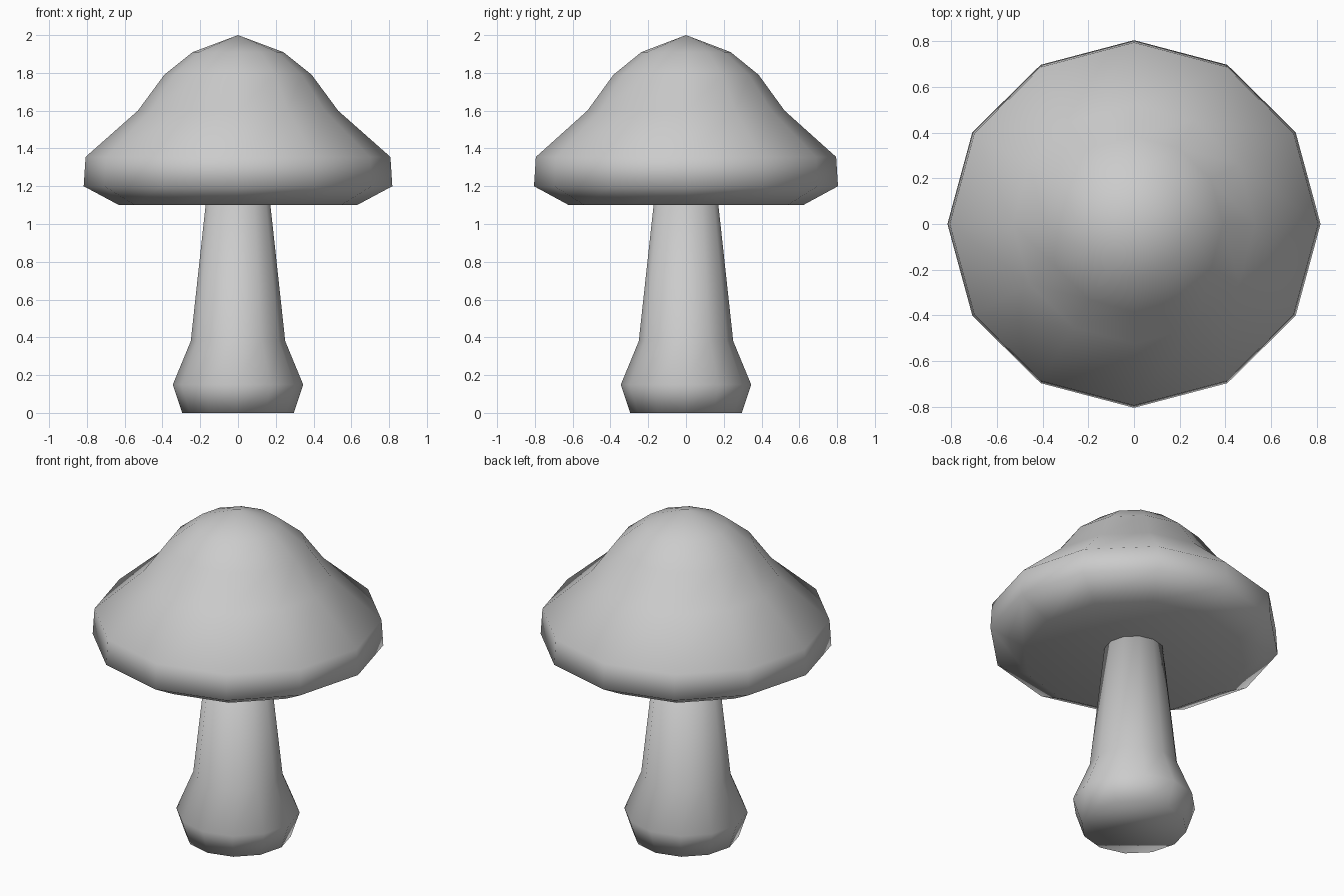
import bpy, bmesh
from math import cos, sin, pi

SIDES = 12

cube = bpy.data.objects.get("Cube")
if cube:
    bpy.data.objects.remove(cube, do_unlink=True)

# Single matte grey
grey = bpy.data.materials.new("plain grey")
grey.use_nodes = True
colour = (0.6, 0.6, 0.6, 1)
grey.diffuse_color = colour
grey.node_tree.nodes["Principled BSDF"].inputs["Base Color"].default_value = colour


def lathe(name, profile, y_scale=1.0):
    """Turn a (radius, height) profile, listed bottom to top, into a closed smooth solid."""
    bm = bmesh.new()
    rings = []
    for r, z in profile:
        if r == 0:
            rings.append([bm.verts.new((0, 0, z))] * SIDES)
        else:
            rings.append([bm.verts.new((r * cos(2 * pi * i / SIDES),
                                        r * sin(2 * pi * i / SIDES) * y_scale, z))
                          for i in range(SIDES)])
    for low, high in zip(rings, rings[1:]):
        for i in range(SIDES):
            j = (i + 1) % SIDES
            corners = dict.fromkeys((low[i], low[j], high[j], high[i]))
            bm.faces.new(list(corners))
    # Close any open end with one flat face
    if profile[0][0] > 0:
        bm.faces.new(rings[0][::-1])
    if profile[-1][0] > 0:
        bm.faces.new(rings[-1])
    bmesh.ops.recalc_face_normals(bm, faces=bm.faces)
    for face in bm.faces:
        face.smooth = True
    mesh = bpy.data.meshes.new(name)
    bm.to_mesh(mesh)
    bm.free()
    mesh.materials.append(grey)
    obj = bpy.data.objects.new(name, mesh)
    bpy.context.collection.objects.link(obj)
    return obj


# Flared stem, its top tucked into the cap
lathe("stem", [(0.295, 0), (0.345, 0.15), (0.25, 0.38), (0.165, 1.16)])

# Bell-shaped cap with a slightly hollow underside
lathe("cap", [(0, 1.15), (0.63, 1.1), (0.817, 1.2), (0.807, 1.355),
              (0.53, 1.6), (0.39, 1.79), (0.24, 1.91), (0, 2)], y_scale=0.985)
